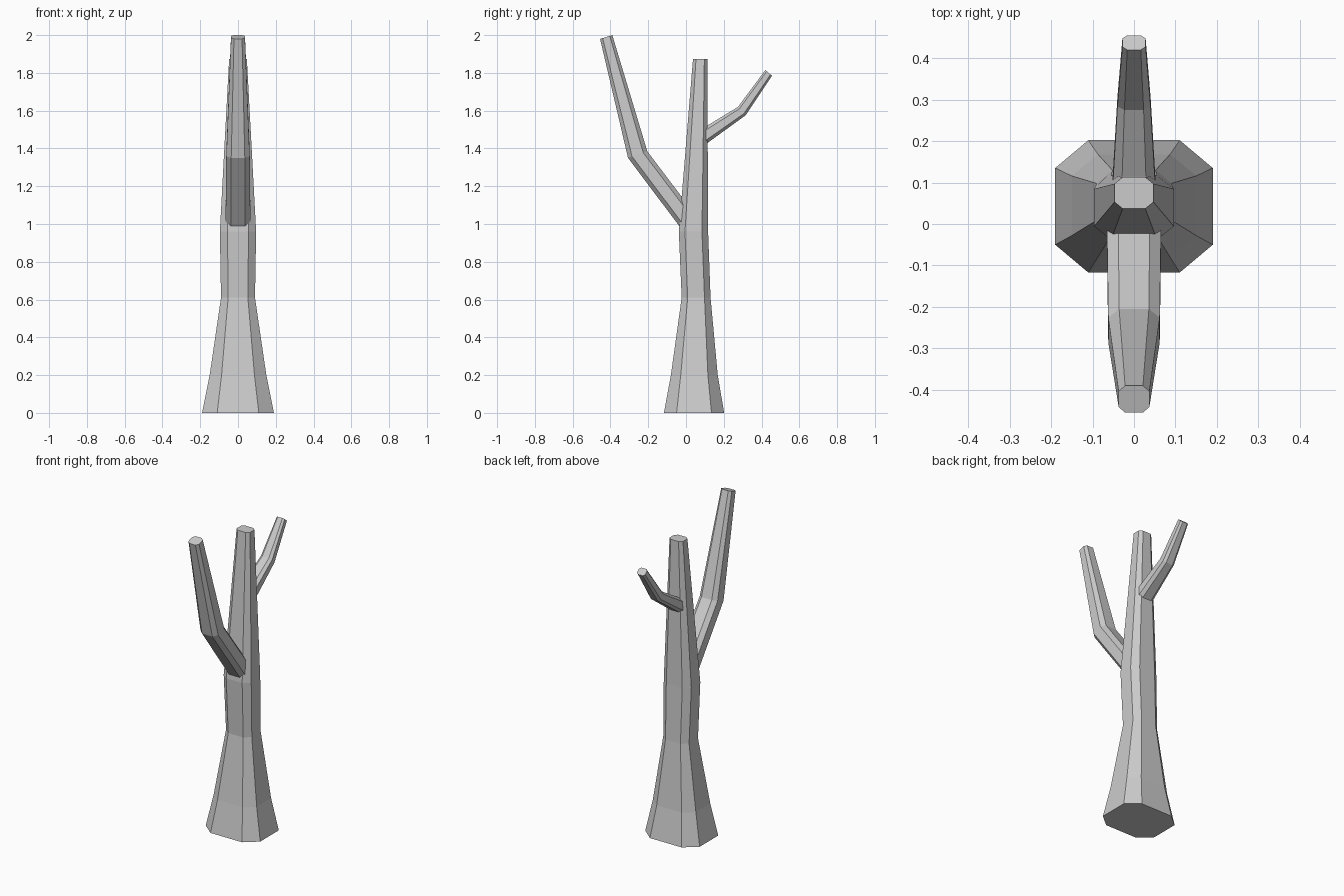
import bpy
import bmesh

cube = bpy.data.objects.get("Cube")
if cube:
    bpy.data.objects.remove(cube)

bark = bpy.data.materials.new("bark_grey")
bark.use_nodes = True
GREY = (0.6, 0.6, 0.6, 1)
bark.diffuse_color = GREY
bark.node_tree.nodes["Principled BSDF"].inputs["Base Color"].default_value = GREY

FLAT = 0.58  # share of each side left flat between the chamfered corners
OCTAGON = [(-1, -FLAT), (-FLAT, -1), (FLAT, -1), (1, -FLAT),
           (1, FLAT), (FLAT, 1), (-FLAT, 1), (-1, FLAT)]


def limb(name, sections):
    """Octagonal tube; each section is (y, z) of one edge, (y, z) of the other, half width."""
    bm = bmesh.new()
    rings = []
    for (y0, z0), (y1, z1), half in sections:
        rings.append([bm.verts.new((u * half,
                                    (y0 + y1) / 2 + v * (y1 - y0) / 2,
                                    (z0 + z1) / 2 + v * (z1 - z0) / 2))
                      for u, v in OCTAGON])
    for low, high in zip(rings, rings[1:]):
        for i in range(8):
            j = (i + 1) % 8
            bm.faces.new((low[i], low[j], high[j], high[i]))
    bm.faces.new(rings[0])
    bm.faces.new(rings[-1])
    bmesh.ops.recalc_face_normals(bm, faces=bm.faces)
    mesh = bpy.data.meshes.new(name)
    bm.to_mesh(mesh)
    bm.free()
    mesh.materials.append(bark)
    obj = bpy.data.objects.new(name, mesh)
    bpy.context.collection.objects.link(obj)
    return obj


# Trunk, flared at the foot
limb("trunk", [
    ((-0.117, 0), (0.202, 0), 0.19),
    ((-0.08, 0.2), (0.168, 0.2), 0.15),
    ((-0.023, 0.61), (0.13, 0.61), 0.09),
    ((-0.038, 0.96), (0.117, 0.96), 0.096),
    ((0.037, 1.873), (0.113, 1.873), 0.047),
])

# Long front branch with one bend
limb("front_branch", [
    ((-0.025, 0.975), (0.06, 1.035), 0.066),
    ((-0.307, 1.35), (-0.205, 1.385), 0.062),
    ((-0.455, 1.98), (-0.39, 2.0), 0.037),
])

# Short back branch with one bend
limb("back_branch", [
    ((0.115, 1.43), (0.07, 1.495), 0.052),
    ((0.315, 1.575), (0.275, 1.62), 0.04),
    ((0.455, 1.785), (0.42, 1.815), 0.028),
])
